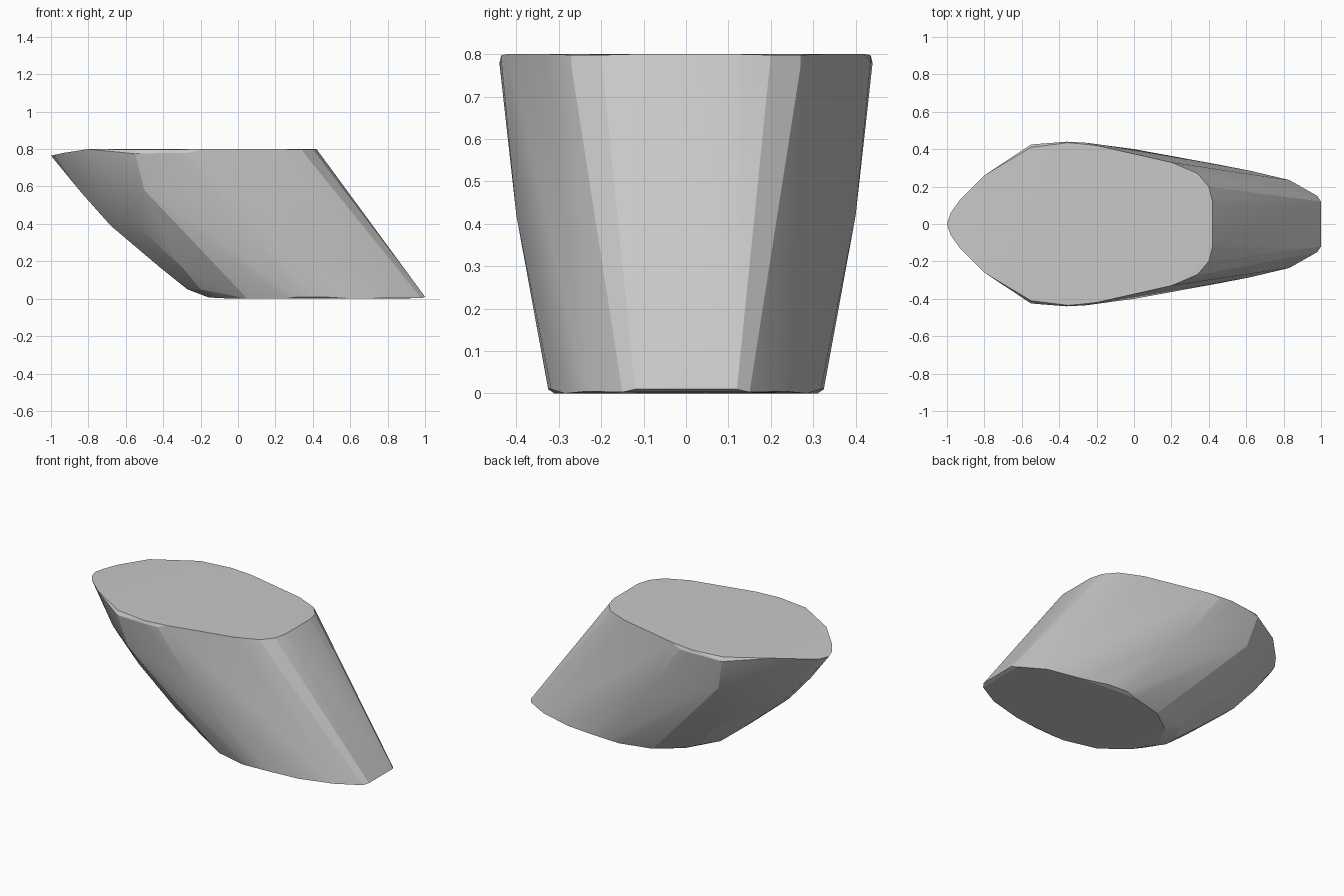
import bpy
import bmesh
import math

# Half outlines of each level (x, y, z); mirrored across y = 0
rim = [(0.42, 0.12, 0.80), (0.40, 0.20, 0.798), (0.34, 0.27, 0.798), (0.20, 0.33, 0.80),
       (-0.20, 0.42, 0.80), (-0.35, 0.435, 0.798), (-0.55, 0.41, 0.798),
       (-0.80, 0.26, 0.80), (-0.93, 0.13, 0.78), (-0.98, 0.06, 0.768), (-1.0, 0.0, 0.765)]
rim_edge = [(0.428, 0.13, 0.787), (0.36, 0.27, 0.77), (-0.26, 0.435, 0.78),
            (-0.36, 0.44, 0.78), (-0.55, 0.425, 0.775)]
belly = [(-0.84, 0.05, 0.57), (-0.72, 0.22, 0.58), (-0.50, 0.39, 0.58),
         (-0.68, 0.06, 0.39), (-0.54, 0.22, 0.39), (-0.28, 0.36, 0.40), (0.0, 0.40, 0.42),
         (-0.42, 0.06, 0.17), (-0.30, 0.20, 0.17), (-0.08, 0.31, 0.19),
         (-0.27, 0.04, 0.05), (-0.20, 0.15, 0.05), (0.0, 0.26, 0.05)]
base = [(1.0, 0.12, 0.01), (0.98, 0.15, 0.003), (0.83, 0.235, 0.005), (0.62, 0.285, 0.0),
        (0.45, 0.318, 0.01), (0.32, 0.325, 0.01), (0.25, 0.31, 0.0), (0.05, 0.26, 0.0),
        (-0.10, 0.15, 0.003), (-0.16, 0.05, 0.008)]

# Convex slanted body wrapped around the mirrored outlines
bm = bmesh.new()
for x, y, z in rim + rim_edge + belly + base:
    for side in ((1, -1) if y else (1,)):
        bm.verts.new((x, side * y, z))
result = bmesh.ops.convex_hull(bm, input=bm.verts[:])
unused = {v for v in result["geom_interior"] + result["geom_unused"]
          if isinstance(v, bmesh.types.BMVert)}
bmesh.ops.delete(bm, geom=list(unused), context='VERTS')
bmesh.ops.dissolve_limit(bm, angle_limit=math.radians(1.0), verts=bm.verts[:], edges=bm.edges[:])
bmesh.ops.recalc_face_normals(bm, faces=bm.faces[:])

mesh = bpy.data.meshes.new("slanted_body")
bm.to_mesh(mesh)
bm.free()
body = bpy.data.objects.new("slanted_body", mesh)
bpy.context.collection.objects.link(body)

# Plain grey finish
grey = bpy.data.materials.new("light_grey")
grey.diffuse_color = (0.58, 0.58, 0.58, 1.0)
mesh.materials.append(grey)

# Soft facets with crisp rim and base edges
bpy.context.view_layer.objects.active = body
body.select_set(True)
bpy.ops.object.shade_smooth_by_angle(angle=math.radians(12))
